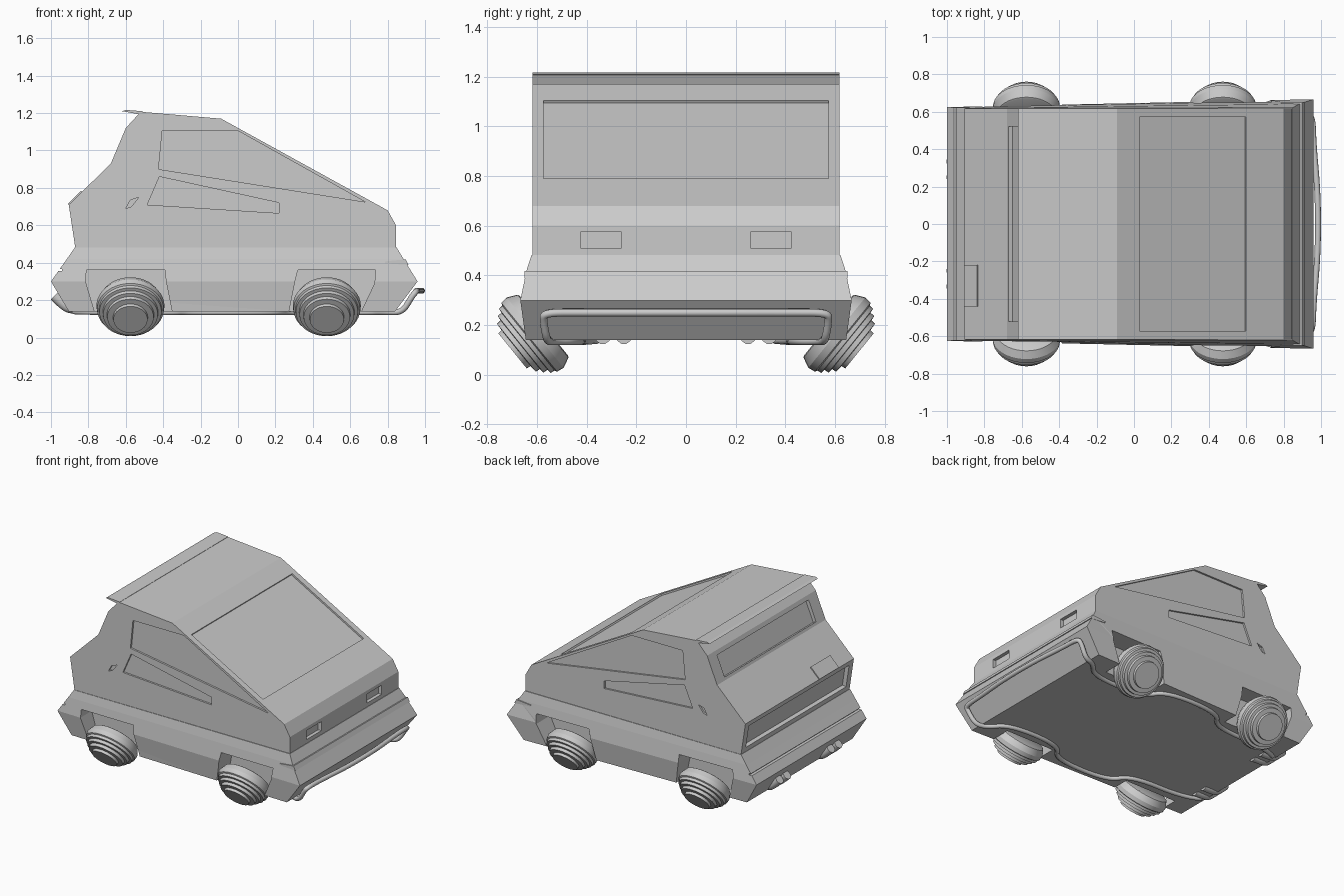
import bpy, bmesh
from math import sin, cos, pi, radians
from mathutils import Vector

if "Cube" in bpy.data.objects:
    bpy.data.objects.remove(bpy.data.objects["Cube"])


def mesh_object(name, bm):
    bmesh.ops.recalc_face_normals(bm, faces=bm.faces)
    me = bpy.data.meshes.new(name)
    bm.to_mesh(me)
    bm.free()
    ob = bpy.data.objects.new(name, me)
    bpy.context.collection.objects.link(ob)
    return ob


def loft(name, rings):
    """Closed solid through rings with equal vertex counts."""
    bm = bmesh.new()
    rows = [[bm.verts.new(p) for p in ring] for ring in rings]
    n = len(rows[0])
    for a, b in zip(rows, rows[1:]):
        for i in range(n):
            bm.faces.new((a[i], a[(i + 1) % n], b[(i + 1) % n], b[i]))
    bm.faces.new(rows[0])
    bm.faces.new(rows[-1])
    return mesh_object(name, bm)


def prism(name, xz, y0, y1):
    """Side-view outline extruded across the width."""
    return loft(name, [[(x, y, z) for x, z in xz] for y in (y0, y1)])


def cut(ob, xz, y0, y1, both=False):
    for s in ((1, -1) if both else (1,)):
        cutter = prism("cutter", xz, s * y0, s * y1)
        cutter.hide_render = True
        m = ob.modifiers.new("cut", 'BOOLEAN')
        m.operation = 'DIFFERENCE'
        m.solver = 'EXACT'
        m.object = cutter
        bpy.context.view_layer.objects.active = ob
        bpy.ops.object.modifier_apply(modifier=m.name)
        bpy.data.objects.remove(cutter)


def slanted(a, b, t0, t1, depth):
    """Recess outline along the profile edge a-b, solid side to the right."""
    a, b = Vector(a), Vector(b)
    d = b - a
    n = Vector((-d.y, d.x)).normalized()
    p, q = a + d * t0, a + d * t1
    return [tuple(v) for v in (p + n * .05, q + n * .05, q - n * depth, p - n * depth)]


# upper cabin
W = .617
cabin = prism("cabin", [(-.87, .48), (-.905, .71), (-.68, .93), (-.60, 1.12), (-.52, 1.207),
                        (-.09, 1.17), (.80, .68), (.845, .60), (.845, .48)], -W, W)
cut(cabin, slanted((-.09, 1.17), (.80, .68), .135, .775, .012), -.573, .573)   # windscreen
cut(cabin, slanted((-.68, .93), (-.60, 1.12), .1, .85, .025), -.52, .52)       # rear window
cut(cabin, slanted((-.87, .48), (-.905, .71), .16, .86, .03), -.57, .57)       # tail panel
for s in (-1, 1):                                                             # headlights
    cut(cabin, [(.82, .51), (.9, .51), (.9, .575), (.82, .575)], s * .26, s * .425)
for outline in ([(-.405, 1.105), (0, 1.105), (.68, .725), (-.425, .90)],       # side window
                [(-.42, .86), (.22, .72), (.22, .665), (-.485, .71)],          # side panel
                [(-.60, .69), (-.57, .70), (-.53, .75), (-.575, .735)]):       # door handle
    cut(cabin, outline, W - .013, .7, True)

prism("roof_lip", [(-.62, 1.21), (-.60, 1.217), (-.51, 1.21), (-.52, 1.192)], -W, W)
prism("plate", [(-.91, .715), (-.84, .785), (-.82, .765), (-.89, .69)], -.44, -.22)

# lower hull, slightly wider towards the nose
levels = [(.14, -.905, .84, .60, .645), (.30, -1.0, .96, .625, .667),
          (.42, -.915, .885, .622, .642), (.482, -.872, .848, .62, .622)]
hull = loft("lower_hull", [[(xr, -yr, z), (xf, -yf, z), (xf, yf, z), (xr, yr, z)]
                           for z, xr, xf, yr, yf in levels])
rear_arch = [(-.81, .36), (-.39, .36), (-.385, .30), (-.345, .1), (-.755, .1), (-.815, .30)]
front_arch = [(.32, .36), (.735, .36), (.73, .29), (.64, .1), (.265, .1), (.305, .30)]
for arch in (rear_arch, front_arch):
    cut(hull, arch, .50, .8, True)
cut(hull, [(-1.1, .355), (-.94, .355), (-.94, .367), (-1.1, .367)], -.8, .8)   # rear groove

# nose strip wrapping round the corners
loft("nose_strip", [[(.785, -yy, z0), (x, -yy, z), (x, yy, z), (.785, yy, z0)]
                    for z0, z, x, yy in ((.397, .388, .912, .650), (.407, .418, .897, .650))])


# stepped wheels leaning outwards at the top
def wheel(name, x, s):
    prof = [(0, .155), (.004, .163), (.045, .182), (.075, .178), (.08, .168), (.098, .166),
            (.10, .148), (.12, .146), (.122, .126), (.142, .124), (.144, .093), (.162, .091)]
    t = radians(39)
    axis = Vector((0, s * cos(t), -sin(t)))
    up = Vector((0, s * sin(t), cos(t)))
    c = Vector((x, s * .5725, .198))
    rings = [[c + axis * d + up * (r * cos(a)) + Vector((r * sin(a), 0, 0))
              for a in (2 * pi * i / 40 for i in range(40))] for d, r in prof]
    ob = loft(name, rings)
    bpy.ops.object.select_all(action='DESELECT')
    ob.select_set(True)
    bpy.context.view_layer.objects.active = ob
    bpy.ops.object.shade_smooth_by_angle(angle=radians(30))


for label, x in (("rear", -.575), ("front", .475)):
    for side, s in (("left", 1), ("right", -1)):
        wheel(f"{label}_{side}_wheel", x, s)


# tubes
def tube(name, pts, r):
    cu = bpy.data.curves.new(name, 'CURVE')
    cu.dimensions = '3D'
    cu.bevel_depth = r
    cu.bevel_resolution = 3
    cu.use_fill_caps = True
    sp = cu.splines.new('NURBS')
    sp.points.add(len(pts) - 1)
    for p, co in zip(sp.points, pts):
        p.co = (*co, 1)
    sp.order_u = 3
    sp.use_endpoint_u = True
    sp.resolution_u = 6
    bpy.context.collection.objects.link(bpy.data.objects.new(name, cu))


# bumper bar running under both sides to the exhausts
half = [(.96, .42, .25), (.955, .57, .25), (.93, .575, .22), (.88, .56, .135), (.80, .54, .135),
        (.70, .42, .135), (.28, .42, .135), (.20, .57, .135), (-.25, .57, .135),
        (-.33, .42, .135), (-.78, .42, .135), (-.88, .36, .14)]
tube("bumper_bar", [(x, -y, z) for x, y, z in reversed(half)]
     + [(.98, -.2, .25), (.985, 0, .25), (.98, .2, .25)] + half, .016)

# twin exhaust pipes
for i, y in enumerate((-.335, -.25, .25, .335)):
    tube(f"exhaust_{i}", [(-.80, y, .155), (-.89, y, .155), (-.93, y, .175), (-.98, y, .225)], .032)
